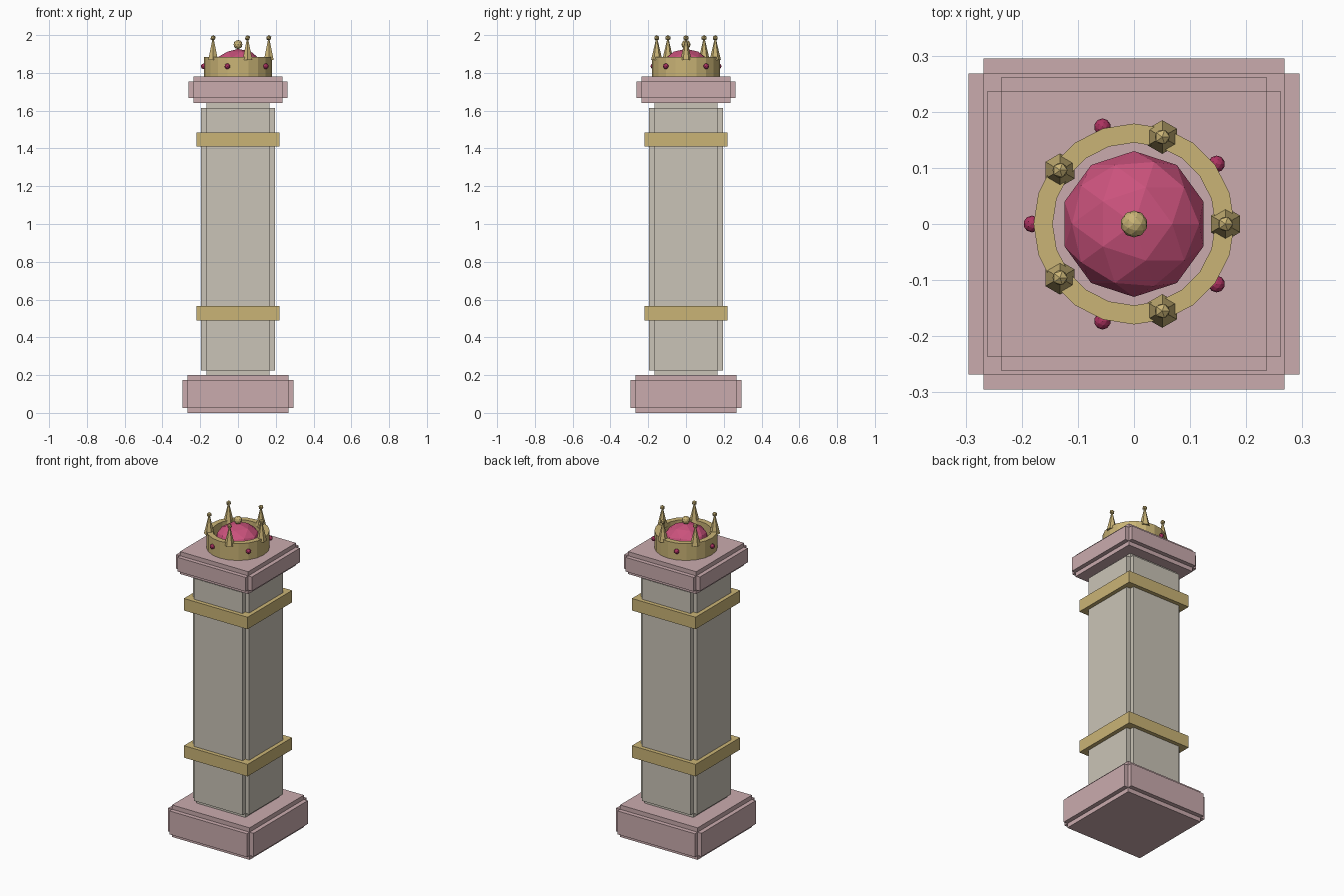
import bpy, bmesh, math
from mathutils import Matrix

if "Cube" in bpy.data.objects:
    bpy.data.objects.remove(bpy.data.objects["Cube"], do_unlink=True)


def material(name, r, g, b):
    """Flat material from 8-bit sRGB values."""
    lin = [((c / 255 + 0.055) / 1.055) ** 2.4 for c in (r, g, b)] + [1.0]
    m = bpy.data.materials.new(name)
    m.use_nodes = True
    m.diffuse_color = lin
    m.node_tree.nodes["Principled BSDF"].inputs["Base Color"].default_value = lin
    return m


rose = material("rose_stone", 202, 171, 174)
stone = material("pale_stone", 202, 196, 183)
gold = material("gold", 202, 180, 118)
velvet = material("pink_velvet", 202, 82, 124)
ruby = material("ruby", 172, 50, 96)


def finish(name, bm, mat):
    bmesh.ops.recalc_face_normals(bm, faces=bm.faces)
    mesh = bpy.data.meshes.new(name)
    bm.to_mesh(mesh)
    bm.free()
    mesh.materials.append(mat)
    obj = bpy.data.objects.new(name, mesh)
    bpy.context.collection.objects.link(obj)
    return obj


def prism(bm, outline, z0, z1):
    face = bm.faces.new([bm.verts.new((x, y, z0)) for x, y in outline])
    top = bmesh.ops.extrude_face_region(bm, geom=[face])["geom"]
    bmesh.ops.translate(bm, vec=(0, 0, z1 - z0),
                        verts=[v for v in top if isinstance(v, bmesh.types.BMVert)])


def square(h):
    return [(-h, -h), (h, -h), (h, h), (-h, h)]


def stepped_block(name, inner, outer, z0, z1, step, mat):
    """Square block with a raised panel on each side and notched corners."""
    bm = bmesh.new()
    prism(bm, square(inner), z0, z1)
    quarter = [(outer, -inner), (outer, inner), (inner, inner)]
    cross = []
    for k in range(4):
        for x, y in quarter:
            for _ in range(k):
                x, y = -y, x
            cross.append((x, y))
    prism(bm, cross, z0 + step, z1 - step)
    return finish(name, bm, mat)


def ball(name, loc, radius, detail, mat, height=None):
    bm = bmesh.new()
    bmesh.ops.create_icosphere(bm, subdivisions=detail, radius=1)
    bmesh.ops.scale(bm, vec=(radius, radius, height or radius), verts=bm.verts)
    bmesh.ops.translate(bm, vec=loc, verts=bm.verts)
    return finish(name, bm, mat)


def around(radius, degrees, z):
    a = math.radians(degrees)
    return (radius * math.cos(a), radius * math.sin(a), z)


# Pillar
stepped_block("base", 0.268, 0.295, 0.0, 0.2, 0.027, rose)
stepped_block("shaft", 0.168, 0.195, 0.2, 1.64, 0.025, stone)
stepped_block("capital", 0.236, 0.262, 1.64, 1.78, 0.026, rose)

# Gold bands round the shaft
for name, z0, z1 in (("lower_band", 0.49, 0.565), ("upper_band", 1.41, 1.485)):
    bm = bmesh.new()
    prism(bm, square(0.22), z0, z1)
    finish(name, bm, gold)

# Crown ring, spun from a rectangular section
bm = bmesh.new()
section = [bm.verts.new(p) for p in ((0.145, 0, 1.78), (0.179, 0, 1.78),
                                     (0.179, 0, 1.885), (0.145, 0, 1.885))]
edges = [bm.edges.new((section[i], section[(i + 1) % 4])) for i in range(4)]
bmesh.ops.spin(bm, geom=section + edges, axis=(0, 0, 1), cent=(0, 0, 0),
               angle=math.tau, steps=20, use_merge=True)
bmesh.ops.remove_doubles(bm, verts=bm.verts, dist=0.0001)
finish("crown_ring", bm, gold)

# Velvet dome and finial
ball("crown_dome", (0, 0, 1.83), 0.13, 2, velvet, height=0.097)
ball("crown_finial", (0, 0, 1.95), 0.024, 2, gold)

# Crown points with tip balls, and rubies between them
for k in range(5):
    angle = 72 * k
    bm = bmesh.new()
    bmesh.ops.create_cone(bm, cap_ends=True, segments=6, radius1=0.03, radius2=0.002,
                          depth=0.12, matrix=Matrix.Translation(around(0.163, angle, 1.927)))
    finish(f"crown_point_{k + 1}", bm, gold)
    ball(f"point_ball_{k + 1}", around(0.163, angle, 1.985), 0.015, 1, gold)
    ball(f"ruby_{k + 1}", around(0.182, angle + 36, 1.835), 0.015, 2, ruby)
